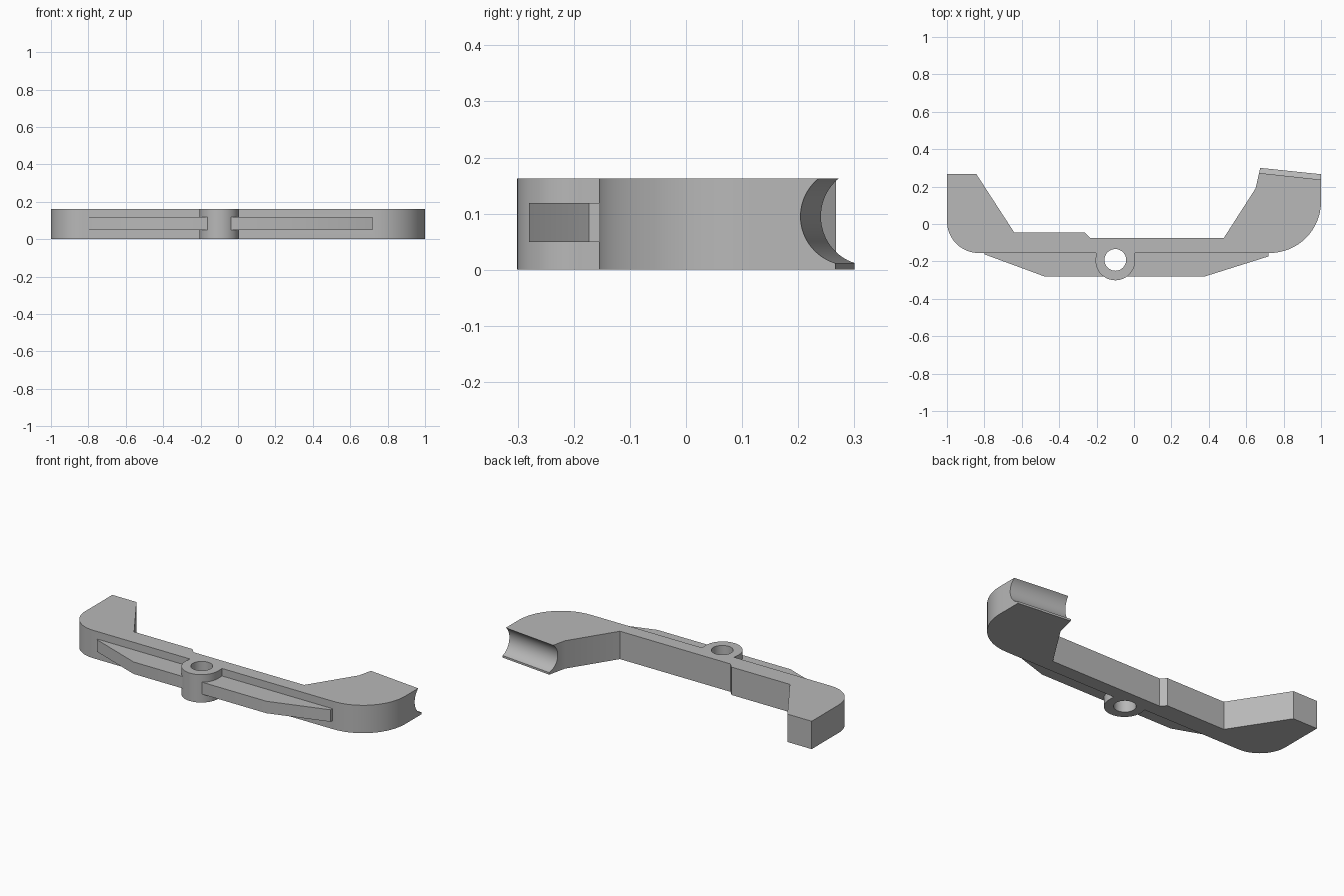
import bpy, bmesh, math
from mathutils import Vector

cube = bpy.data.objects.get("Cube")
if cube:
    bpy.data.objects.remove(cube, do_unlink=True)

HEIGHT = 0.163
grey = bpy.data.materials.new("plain grey")
grey.use_nodes = True
grey.diffuse_color = (0.48, 0.48, 0.48, 1)
grey.node_tree.nodes["Principled BSDF"].inputs["Base Color"].default_value = grey.diffuse_color


def add_object(name, bm):
    bmesh.ops.recalc_face_normals(bm, faces=bm.faces)
    mesh = bpy.data.meshes.new(name)
    bm.to_mesh(mesh)
    bm.free()
    mesh.materials.append(grey)
    obj = bpy.data.objects.new(name, mesh)
    bpy.context.collection.objects.link(obj)
    return obj


def prism(name, outline, z0, z1):
    bm = bmesh.new()
    face = bm.faces.new([bm.verts.new((x, y, z0)) for x, y in outline])
    top = bmesh.ops.extrude_face_region(bm, geom=[face])["geom"]
    verts = [v for v in top if isinstance(v, bmesh.types.BMVert)]
    bmesh.ops.translate(bm, verts=verts, vec=(0, 0, z1 - z0))
    return add_object(name, bm)


def rod(name, start, end, radius, segments=64):
    start, end = Vector(start), Vector(end)
    bm = bmesh.new()
    bmesh.ops.create_cone(bm, cap_ends=True, segments=segments, radius1=radius,
                          radius2=radius, depth=(end - start).length)
    obj = add_object(name, bm)
    rot = (end - start).to_track_quat('Z', 'Y').to_matrix().to_4x4()
    rot.translation = (start + end) / 2
    obj.data.transform(rot)
    return obj


def arc(cx, cy, r, a0, a1, n=16):
    angles = [math.radians(a0 + (a1 - a0) * i / n) for i in range(n + 1)]
    return [(cx + r * math.cos(a), cy + r * math.sin(a)) for a in angles]


def combine(target, other, operation):
    mod = target.modifiers.new(operation.lower(), 'BOOLEAN')
    mod.operation, mod.solver, mod.object = operation, 'EXACT', other
    bpy.context.view_layer.objects.active = target
    bpy.ops.object.modifier_apply(modifier=mod.name)
    bpy.data.objects.remove(other, do_unlink=True)


# Curved handle body with two arms
outline = [(-1, 0.267), (-0.843, 0.267), (-0.64, -0.046), (-0.262, -0.046),
           (-0.235, -0.075), (0.48, -0.075), (0.65, 0.19), (0.675, 0.3), (1, 0.266)]
outline += arc(0.725, 0.12, 0.275, 0, -90)
outline += arc(-0.83, 0.015, 0.17, -90, -180)
body = prism("handle_body", outline, 0, HEIGHT)

# Stiffening rib along the front
rib = prism("front_rib", [(-0.8, -0.1), (-0.8, -0.162), (-0.48, -0.28),
                          (0.38, -0.28), (0.72, -0.173), (0.72, -0.1)], 0.049, 0.119)
combine(body, rib, 'UNION')

# Pivot boss and the neck joining it to the body
neck = prism("boss_neck", [(-0.203, -0.1), (-0.203, -0.185),
                           (0.006, -0.185), (0.006, -0.1)], 0, HEIGHT)
combine(body, neck, 'UNION')
boss = rod("pivot_boss", (-0.1, -0.195, 0), (-0.1, -0.195, HEIGHT), 0.106)
combine(body, boss, 'UNION')

# Pivot hole
hole = rod("hole_cutter", (-0.1, -0.192, -0.1), (-0.1, -0.192, 0.3), 0.058)
combine(body, hole, 'DIFFERENCE')

# Round groove across the end of the left arm
along = Vector((0.325, -0.035, 0))
middle = Vector((0.8375, 0.309, 0.095))
groove = rod("groove_cutter", middle - along, middle + along, 0.087, 96)
combine(body, groove, 'DIFFERENCE')

bpy.ops.object.select_all(action='DESELECT')
body.select_set(True)
bpy.context.view_layer.objects.active = body
bpy.ops.object.shade_smooth_by_angle(angle=math.radians(25))
